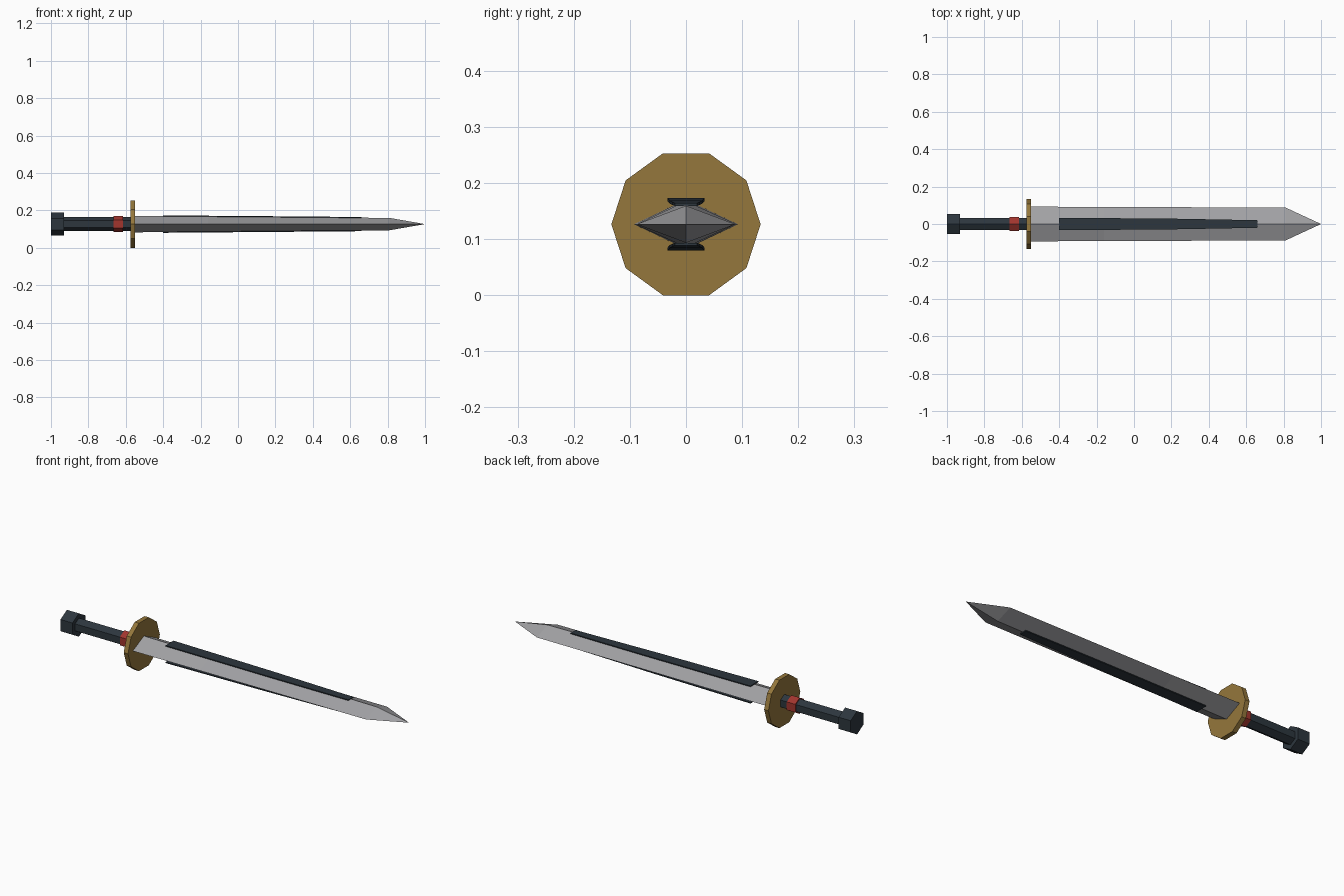
import bpy
import bmesh
import math

cube = bpy.data.objects.get("Cube")
if cube:
    bpy.data.objects.remove(cube, do_unlink=True)

AXIS_Z = 0.1265


def material(name, colour):
    mat = bpy.data.materials.new(name)
    mat.use_nodes = True
    mat.diffuse_color = (*colour, 1)
    mat.node_tree.nodes["Principled BSDF"].inputs["Base Color"].default_value = (*colour, 1)
    return mat


steel = material("steel grey", (0.36, 0.36, 0.375))
dark = material("dark slate", (0.026, 0.037, 0.048))
gold = material("old gold", (0.30, 0.185, 0.045))
red = material("dull red", (0.36, 0.035, 0.027))


def loft(name, sections, mat):
    """Skin rings of points lying along x; a one-point ring makes a tip."""
    bm = bmesh.new()
    rings = [[bm.verts.new((x, y, AXIS_Z + z)) for y, z in ring] for x, ring in sections]
    for a, b in zip(rings, rings[1:]):
        n = len(a)
        for i in range(n):
            j = (i + 1) % n
            bm.faces.new((a[i], a[j], b[0]) if len(b) == 1 else (a[i], a[j], b[j], b[i]))
    for end in (rings[0], rings[-1]):
        if len(end) > 2:
            bm.faces.new(end)
    bmesh.ops.recalc_face_normals(bm, faces=bm.faces)
    mesh = bpy.data.meshes.new(name)
    bm.to_mesh(mesh)
    bm.free()
    mesh.materials.append(mat)
    obj = bpy.data.objects.new(name, mesh)
    bpy.context.collection.objects.link(obj)
    return obj


def prism(name, x0, x1, radius, sides, start, mat):
    angles = [start + math.tau * i / sides for i in range(sides)]
    ring = [(radius * math.cos(a), radius * math.sin(a)) for a in angles]
    return loft(name, [(x0, ring), (x1, ring)], mat)


# Hilt: hexagonal parts with a corner upward, and a ten-sided guard
up = math.pi / 2
prism("pommel", -1.0, -0.93, 0.0615, 6, up, dark)
prism("grip", -0.94, -0.565, 0.037, 6, up, dark)
prism("grip_collar", -0.665, -0.615, 0.043, 6, up, red)
prism("guard", -0.575, -0.55, 0.133, 10, 0, gold)


# Blade: tapering diamond section ending in a point
def diamond(w, h):
    return [(w, 0), (0, h), (-w, 0), (0, -h)]


loft("blade", [(-0.56, diamond(0.093, 0.044)),
               (-0.16, diamond(0.091, 0.041)),
               (0.81, diamond(0.088, 0.033)),
               (1.0, [(0, 0)])], steel)

# Narrow dark strips along the ridge on both faces
stations = [(-0.4, 0.033, 0.0465), (0.18, 0.029, 0.042),
            (0.46, 0.024, 0.0395), (0.66, 0.020, 0.038)]
for name, side in (("upper_strip", 1), ("lower_strip", -1)):
    loft(name, [(x, [(-w, side * h), (w, side * h),
                     (w, side * (h - 0.005)), (-w, side * (h - 0.005))])
                for x, w, h in stations], dark)
